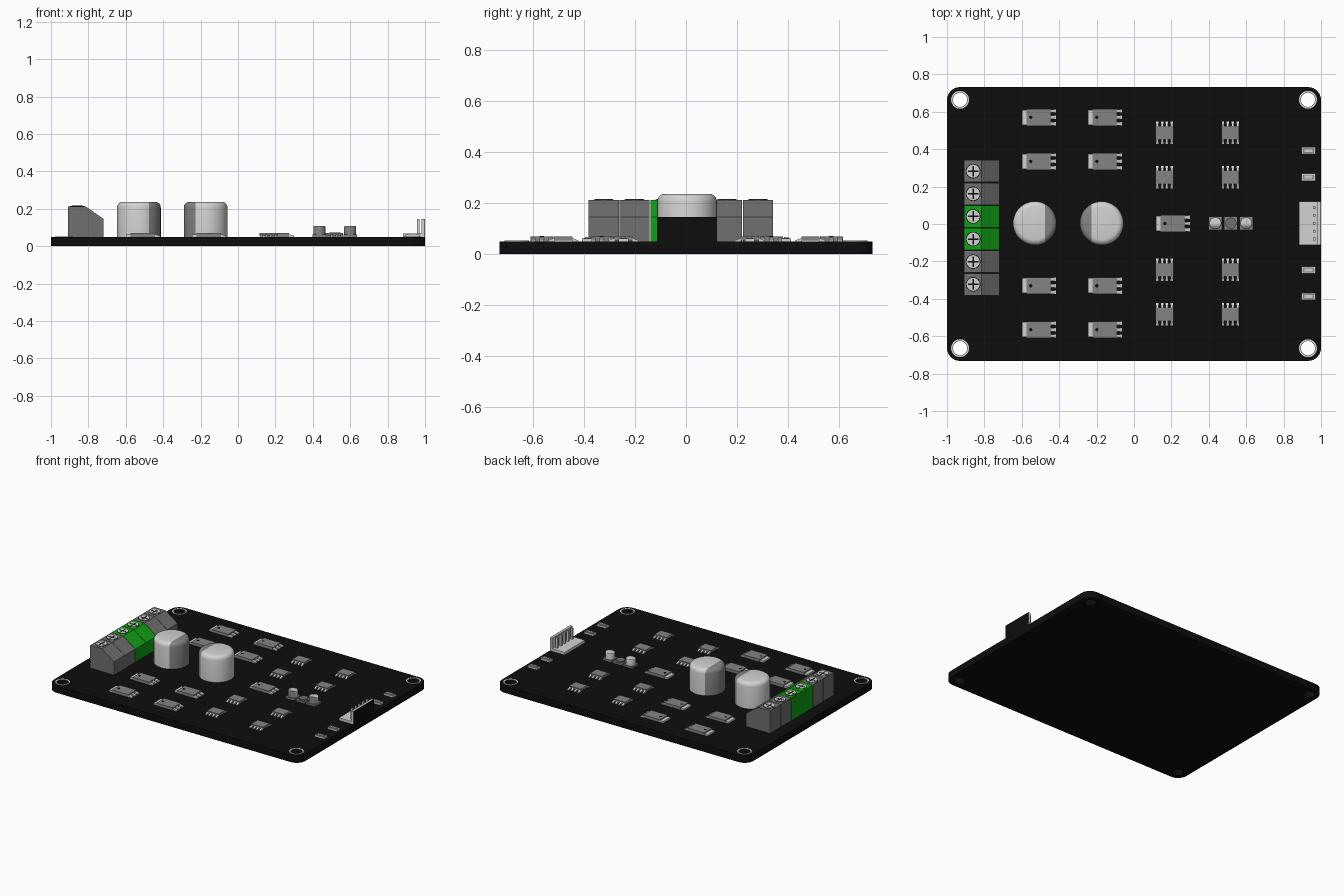
import bpy, bmesh, math
from mathutils import Matrix, Vector

if "Cube" in bpy.data.objects:
    bpy.data.objects.remove(bpy.data.objects["Cube"], do_unlink=True)


def material(name, rgb):
    m = bpy.data.materials.new(name)
    m.use_nodes = True
    m.diffuse_color = (*rgb, 1)
    m.node_tree.nodes["Principled BSDF"].inputs["Base Color"].default_value = (*rgb, 1)
    return m


BLACK = material("board black", (0.004, 0.004, 0.004))
LIGHT = material("light metal", (0.65, 0.65, 0.65))
GREY = material("chip grey", (0.23, 0.23, 0.23))
DARK = material("terminal grey", (0.16, 0.16, 0.16))
GREEN = material("terminal green", (0.005, 0.36, 0.007))
TOP = 0.05  # upper face of the board


class Part:
    """Collects coloured primitives into one named object."""

    def __init__(self, name):
        self.name, self.bm, self.mats = name, bmesh.new(), []

    def slot(self, mat):
        if mat not in self.mats:
            self.mats.append(mat)
        return self.mats.index(mat)

    def paint(self, verts, mat):
        i = self.slot(mat)
        for f in {f for v in verts for f in v.link_faces}:
            f.material_index = i

    def box(self, mat, x, y, z, slope=None, drop=0.0):
        # x, y and z are (low, high); slope lowers the top edge on one side
        mid = Vector([(a + b) / 2 for a, b in (x, y, z)])
        size = [b - a for a, b in (x, y, z)]
        vs = bmesh.ops.create_cube(self.bm, size=1, matrix=Matrix.Translation(mid) @ Matrix.Diagonal((*size, 1)))["verts"]
        if slope:
            for v in vs:
                if v.co.z > mid.z and (v.co - mid).dot(Vector(slope)) > 0:
                    v.co.z -= drop
        self.paint(vs, mat)

    def disc(self, mat, x, y, r, z0, z1, sides=24):
        vs = bmesh.ops.create_cone(self.bm, cap_ends=True, segments=sides, radius1=r, radius2=r, depth=z1 - z0,
                                   matrix=Matrix.Translation((x, y, (z0 + z1) / 2)))["verts"]
        self.paint(vs, mat)
        return vs

    def prism(self, mat, profile, y0, y1):
        # Extrude an x-z profile along y
        face = self.bm.faces.new([self.bm.verts.new((x, y0, z)) for x, z in profile])
        out = bmesh.ops.extrude_face_region(self.bm, geom=[face])["geom"]
        vs = [v for v in out if isinstance(v, bmesh.types.BMVert)]
        bmesh.ops.translate(self.bm, verts=vs, vec=(0, y1 - y0, 0))
        self.paint(vs + list(face.verts), mat)

    def finish(self, smooth=False):
        bmesh.ops.recalc_face_normals(self.bm, faces=self.bm.faces)
        me = bpy.data.meshes.new(self.name)
        self.bm.to_mesh(me)
        self.bm.free()
        for m in self.mats:
            me.materials.append(m)
        ob = bpy.data.objects.new(self.name, me)
        bpy.context.collection.objects.link(ob)
        if smooth:
            select(ob)
            bpy.ops.object.shade_smooth_by_angle(angle=math.radians(40))
        return ob


def select(ob):
    bpy.ops.object.select_all(action='DESELECT')
    ob.select_set(True)
    bpy.context.view_layer.objects.active = ob


def ring(x, y, r, n=32):
    return [(x + r * math.cos(2 * math.pi * i / n), y + r * math.sin(2 * math.pi * i / n)) for i in range(n)]


def plate(name, loops, z0, z1, mat):
    # Flat filled outline; inner loops become holes
    cu = bpy.data.curves.new(name, 'CURVE')
    cu.dimensions, cu.fill_mode, cu.extrude = '2D', 'BOTH', (z1 - z0) / 2
    for loop in loops:
        sp = cu.splines.new('POLY')
        sp.points.add(len(loop) - 1)
        for p, (x, y) in zip(sp.points, loop):
            p.co = (x, y, 0, 1)
        sp.use_cyclic_u = True
    cu.materials.append(mat)
    ob = bpy.data.objects.new(name, cu)
    bpy.context.collection.objects.link(ob)
    ob.location.z = (z0 + z1) / 2
    select(ob)
    bpy.ops.object.convert(target='MESH')


# Board with rounded corners, mounting holes and metal rings
W, D, R = 1.0, 0.732, 0.07
outline = []
for k, (sx, sy) in enumerate([(1, 1), (-1, 1), (-1, -1), (1, -1)]):
    for i in range(9):
        a = math.pi / 2 * (k + i / 8)
        outline.append((sx * (W - R) + R * math.cos(a), sy * (D - R) + R * math.sin(a)))
holes = [(sx * 0.93, sy * 0.664) for sx in (-1, 1) for sy in (-1, 1)]
plate("board", [outline] + [ring(x, y, 0.038) for x, y in holes], 0, TOP, BLACK)
for x, y in holes:
    plate("mounting_ring", [ring(x, y, 0.048), ring(x, y, 0.038)], TOP, TOP + 0.003, LIGHT)

# Screw terminals: six blocks, the middle pair green
profile = [(-0.908, TOP), (-0.908, 0.213), (-0.815, 0.213), (-0.718, 0.145), (-0.718, TOP)]
pitch = 0.121
for i in range(6):
    y = -0.02 + (i - 2.5) * pitch
    p = Part("screw_terminal")
    p.prism(GREEN if i in (2, 3) else DARK, profile, y - pitch / 2 + 0.0015, y + pitch / 2 - 0.0015)
    p.disc(BLACK, -0.86, y, 0.039, 0.213, 0.2145)
    p.disc(LIGHT, -0.86, y, 0.035, 0.213, 0.216)
    p.box(BLACK, (-0.888, -0.832), (y - 0.004, y + 0.004), (0.214, 0.217))
    p.box(BLACK, (-0.864, -0.856), (y - 0.028, y + 0.028), (0.214, 0.2172))
    p.finish()


def can(name, x, y, r, top, stripe, offset, bevel):
    # Rounded metal can with a dark band on the side given by stripe
    p = Part(name)
    p.disc(LIGHT, x, y, r, TOP, top, 40)
    rim = [e for e in p.bm.edges if all(v.co.z > top - 0.001 for v in e.verts)]
    bmesh.ops.bevel(p.bm, geom=rim, offset=bevel, segments=4, profile=0.5, affect='EDGES')
    n = Vector((*stripe, 0))
    co = Vector((x, y, 0)) + n * offset
    bmesh.ops.bisect_plane(p.bm, geom=p.bm.verts[:] + p.bm.edges[:] + p.bm.faces[:], plane_co=co, plane_no=n)
    band = p.slot(GREY)
    for f in p.bm.faces:
        f.material_index = band if (f.calc_center_median() - co).dot(n) > 0 else 0
    p.finish(smooth=True)


# Large capacitors
can("large_capacitor", -0.53, 0.004, 0.117, 0.237, (1, 0), 0.055, 0.03)
can("large_capacitor", -0.173, 0.004, 0.117, 0.237, (-1, 0), 0.055, 0.03)


# Power transistors: body, rear tab, three leads, pin mark
def transistor(x, y):
    p = Part("power_transistor")
    p.box(GREY, (x - 0.065, x + 0.065), (y - 0.045, y + 0.045), (TOP, 0.07))
    p.box(LIGHT, (x - 0.09, x - 0.065), (y - 0.04, y + 0.04), (TOP, 0.062))
    for k in (-1, 0, 1):
        p.box(LIGHT, (x + 0.055, x + 0.092), (y + k * 0.034 - 0.009, y + k * 0.034 + 0.009), (TOP, 0.066), (1, 0, 0), 0.01)
    p.disc(BLACK, x - 0.042, y, 0.009, 0.069, 0.071, 12)
    p.finish()


for x in (-0.51, -0.157):
    for y in (0.57, 0.335, -0.33, -0.565):
        transistor(x, y)
transistor(0.207, 0.003)

# Eight-leg chips
for x in (0.163, 0.515):
    for y in (0.488, 0.25, -0.245, -0.482):
        p = Part("driver_chip")
        p.box(GREY, (x - 0.047, x + 0.047), (y - 0.036, y + 0.036), (TOP + 0.004, 0.07))
        for s in (-1, 1):
            for k in range(4):
                lx = x + (k - 1.5) * 0.026
                ys = sorted((y + s * 0.034, y + s * 0.06))
                p.box(LIGHT, (lx - 0.0065, lx + 0.0065), ys, (TOP, 0.064), (0, s, 0), 0.01)
        p.finish()

# Regulator group: two small cans around a low coil, on square bases
for x in (0.435, 0.518, 0.60):
    p = Part("small_base")
    p.box(GREY, (x - 0.036, x + 0.036), (-0.032, 0.04), (TOP, 0.062))
    if x == 0.518:
        p.disc(DARK, x, 0.004, 0.03, 0.06, 0.072)
    p.finish()
can("small_capacitor", 0.435, 0.004, 0.032, 0.108, (0, -1), 0.012, 0.005)
can("small_capacitor", 0.60, 0.004, 0.032, 0.108, (0, -1), 0.012, 0.005)

# Edge indicators
for y in (0.393, 0.25, -0.245, -0.388):
    p = Part("indicator")
    p.box(LIGHT, (0.895, 0.97), (y - 0.019, y + 0.019), (TOP, 0.062))
    p.box(GREY, (0.903, 0.962), (y - 0.013, y + 0.013), (0.06, 0.064))
    p.box(LIGHT, (0.911, 0.954), (y - 0.008, y + 0.008), (0.06, 0.067))
    p.finish()

# Edge connector: base, rear wall with black outer face, upright pins
p = Part("edge_connector")
p.box(LIGHT, (0.882, 0.996), (-0.112, 0.119), (TOP, 0.069))
p.box(LIGHT, (0.98, 0.996), (-0.112, 0.119), (TOP, 0.145))
p.box(BLACK, (0.996, 0.9985), (-0.112, 0.119), (TOP, 0.145))
for k in range(-2, 3):
    y = 0.004 + k * 0.042
    p.box(LIGHT, (0.956, 0.971), (y - 0.007, y + 0.007), (0.06, 0.145))
p.finish()
